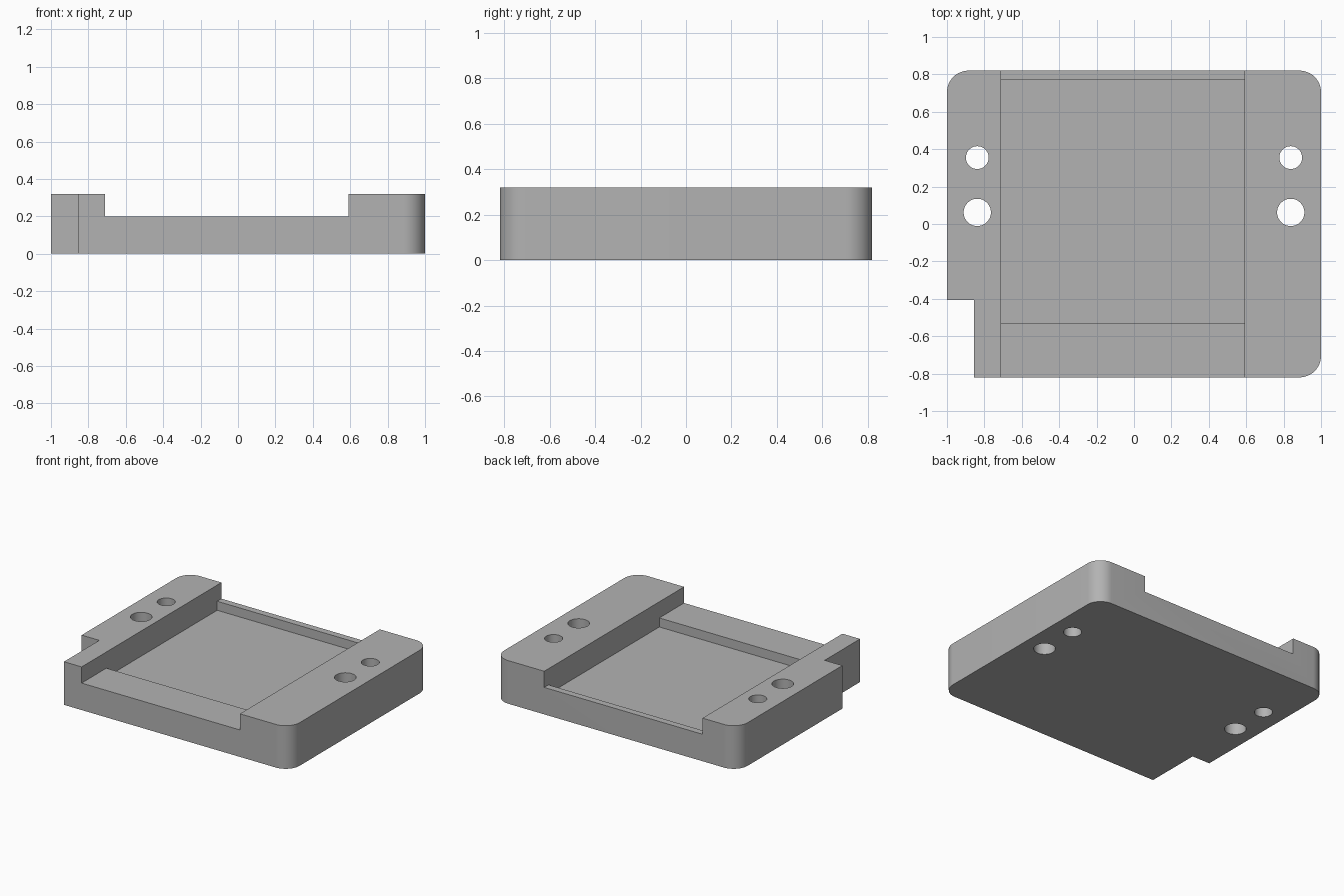
import bpy
import bmesh
from math import cos, sin, pi, radians
from mathutils import Vector

if "Cube" in bpy.data.objects:
    bpy.data.objects.remove(bpy.data.objects["Cube"], do_unlink=True)

HEIGHT = 0.32
HALF_X, HALF_Y = 1.0, 0.82
RADIUS = 0.115

grey = bpy.data.materials.new("plain_grey")
grey.use_nodes = True
grey.diffuse_color = (0.45, 0.45, 0.45, 1)
grey.node_tree.nodes["Principled BSDF"].inputs["Base Color"].default_value = grey.diffuse_color


def prism(name, points, offset):
    """Solid made by sweeping a closed outline along an offset."""
    bm = bmesh.new()
    face = bm.faces.new([bm.verts.new(p) for p in points])
    swept = bmesh.ops.extrude_face_region(bm, geom=[face], use_keep_orig=True)
    verts = [g for g in swept["geom"] if isinstance(g, bmesh.types.BMVert)]
    bmesh.ops.translate(bm, verts=verts, vec=Vector(offset))
    bmesh.ops.recalc_face_normals(bm, faces=bm.faces[:])
    mesh = bpy.data.meshes.new(name)
    bm.to_mesh(mesh)
    bm.free()
    mesh.materials.append(grey)
    obj = bpy.data.objects.new(name, mesh)
    bpy.context.collection.objects.link(obj)
    return obj


def arc(cx, cy, r, start, sweep, steps, z=0.0):
    return [(cx + r * cos(start + sweep * i / steps),
             cy + r * sin(start + sweep * i / steps), z) for i in range(steps + 1)]


def cut(target, cutter):
    """Subtract a cutter and throw it away."""
    mod = target.modifiers.new("cut", "BOOLEAN")
    mod.operation, mod.solver, mod.object = "DIFFERENCE", "EXACT", cutter
    bpy.ops.object.select_all(action="DESELECT")
    bpy.context.view_layer.objects.active = target
    target.select_set(True)
    bpy.ops.object.modifier_apply(modifier=mod.name)
    bpy.data.objects.remove(cutter, do_unlink=True)


# Plate outline: three rounded corners and a square notch at the front right
outline = []
for sx, sy, start in ((1, -1, -pi / 2), (1, 1, 0), (-1, 1, pi / 2)):
    outline += arc(sx * (HALF_X - RADIUS), sy * (HALF_Y - RADIUS), RADIUS, start, pi / 2, 12)
outline += [(-HALF_X, -0.405, 0), (-0.855, -0.405, 0), (-0.855, -HALF_Y, 0)]
plate = prism("mounting_plate", outline, (0, 0, HEIGHT))

# Channel from front to back with a sunken square pocket in its floor
CHANNEL, POCKET, ABOVE = 0.2, 0.133, 0.5
profile = [(-1, CHANNEL), (-0.53, CHANNEL), (-0.53, POCKET), (0.77, POCKET),
           (0.77, CHANNEL), (1, CHANNEL), (1, ABOVE), (-1, ABOVE)]
cut(plate, prism("channel_cutter", [(-0.71, y, z) for y, z in profile], (1.3, 0, 0)))

# Two screw holes through each side rail
for side in (-1, 1):
    for y, r in ((0.355, 0.061), (0.062, 0.073)):
        circle = arc(side * 0.838, y, r, 0, 2 * pi, 40, -0.1)[:-1]
        cut(plate, prism("hole_cutter", circle, (0, 0, 0.6)))

bpy.ops.object.shade_smooth_by_angle(angle=radians(30))
